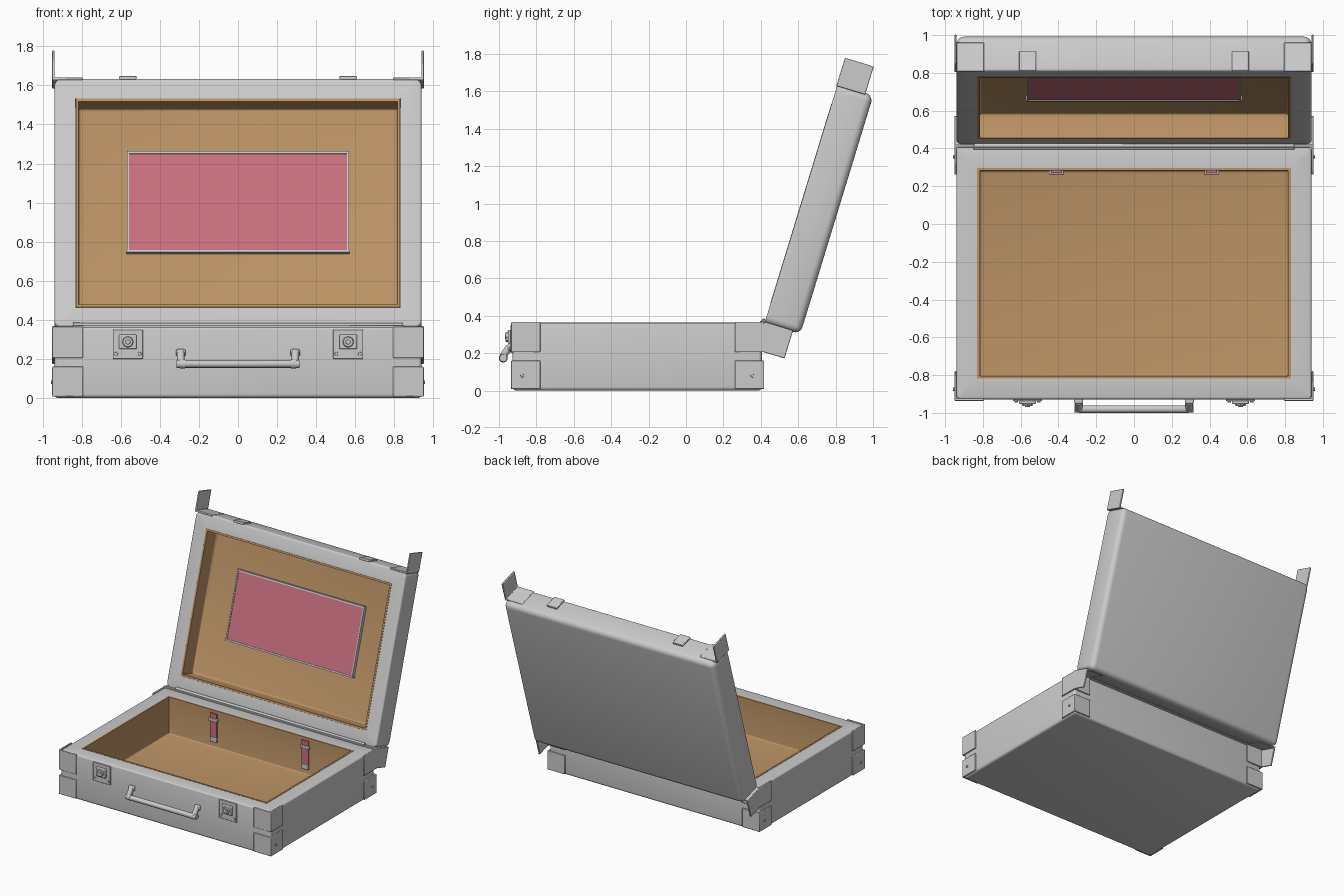
import bpy, bmesh, math
from mathutils import Matrix, Vector

if "Cube" in bpy.data.objects:
    bpy.data.objects.remove(bpy.data.objects["Cube"])

LID = Matrix.Translation((0, 0.42, 0.36)) @ Matrix.Rotation(math.radians(73), 4, 'X')
BASE = Matrix.Identity(4)


def material(name, rgb):
    m = bpy.data.materials.new(name)
    m.diffuse_color = (*rgb, 1)
    m.use_nodes = True
    m.node_tree.nodes["Principled BSDF"].inputs["Base Color"].default_value = m.diffuse_color
    return m


BROWN = material("lining_brown", (0.50, 0.29, 0.13))
PINK = material("pocket_pink", (0.58, 0.16, 0.21))


def finish(name, bm, frame=BASE, mat=None, bevel=0.0):
    bmesh.ops.recalc_face_normals(bm, faces=bm.faces)
    bm.transform(frame)
    me = bpy.data.meshes.new(name)
    bm.to_mesh(me)
    bm.free()
    ob = bpy.data.objects.new(name, me)
    bpy.context.collection.objects.link(ob)
    if mat:
        me.materials.append(mat)
    if bevel:
        b = ob.modifiers.new("bevel", 'BEVEL')
        b.width, b.segments = bevel, 2
    bpy.ops.object.select_all(action='DESELECT')
    ob.select_set(True)
    bpy.context.view_layer.objects.active = ob
    bpy.ops.object.shade_smooth_by_angle(angle=math.radians(35))
    return ob


def cube(lo, hi):
    lo, hi = Vector(lo), Vector(hi)
    bm = bmesh.new()
    bmesh.ops.create_cube(bm, size=1, matrix=Matrix.Translation((lo + hi) / 2) @ Matrix.Diagonal((*(hi - lo), 1)))
    return bm


def box(name, lo, hi, frame=BASE, mat=None, bevel=0.0):
    return finish(name, cube(lo, hi), frame, mat, bevel)


def disc(name, centre, r, depth, axis, frame=BASE, sides=16):
    bm = bmesh.new()
    rot = Vector((0, 0, 1)).rotation_difference(Vector(axis)).to_matrix().to_4x4()
    bmesh.ops.create_cone(bm, cap_ends=True, segments=sides, radius1=r, radius2=r * 0.85, depth=depth,
                          matrix=Matrix.Translation(centre) @ rot)
    return finish(name, bm, frame)


def top_face(bm):
    return max((f for f in bm.faces if f.normal.z > 0.9), key=lambda f: f.calc_center_median().z * 100 + f.calc_area())


def tray(name, lo, hi, wall, floor, radius, rim, fillet, frame, mat=None):
    """Open-topped box: rounded outer edges, filleted floor."""
    bm = cube(lo, hi)
    if radius:
        edges = [e for e in bm.edges if any(v.co.z < hi[2] - 1e-4 for v in e.verts)]
        bmesh.ops.bevel(bm, geom=edges, offset=radius, segments=5, profile=0.5, affect='EDGES')
        bm.normal_update()
    if rim:
        bmesh.ops.bevel(bm, geom=list(top_face(bm).edges), offset=rim, segments=3, profile=0.5, affect='EDGES')
        bm.normal_update()
    # rectangular mouth, cut out of the flat top
    top = top_face(bm)
    z = top.calc_center_median().z
    outer = list(top.edges)
    bmesh.ops.delete(bm, geom=[top], context='FACES_ONLY')
    xs, ys = (lo[0] + wall, hi[0] - wall), (lo[1] + wall, hi[1] - wall)
    ring = [(xs[0], ys[0]), (xs[1], ys[0]), (xs[1], ys[1]), (xs[0], ys[1])]
    mouth = [bm.verts.new((x, y, z)) for x, y in ring]
    deep = [bm.verts.new((x, y, floor)) for x, y in ring]
    inner = [bm.edges.new((mouth[i], mouth[(i + 1) % 4])) for i in range(4)]
    for i in range(4):
        j = (i + 1) % 4
        bm.faces.new((mouth[i], mouth[j], deep[j], deep[i]))
    bottom = bm.faces.new(deep)
    bmesh.ops.triangle_fill(bm, edges=outer + inner, use_beauty=True)
    if fillet:
        bmesh.ops.recalc_face_normals(bm, faces=bm.faces)
        bmesh.ops.bevel(bm, geom=list(bottom.edges), offset=fillet, segments=3, profile=0.5, affect='EDGES')
    return finish(name, bm, frame, mat)


def angle_plate(name, x, y, sx, sy, z0, z1, frame=BASE):
    """L-shaped corner plate, legs running from (x, y) along sx and sy."""
    leg, t = 0.157, 0.012
    pts = [(0, 0), (leg, 0), (leg, t), (t, t), (t, leg), (0, leg)]
    bm = bmesh.new()
    f = bm.faces.new([bm.verts.new((x + sx * a, y + sy * b, z0)) for a, b in pts])
    ext = bmesh.ops.extrude_face_region(bm, geom=[f])['geom']
    bmesh.ops.translate(bm, vec=(0, 0, z1 - z0), verts=[v for v in ext if isinstance(v, bmesh.types.BMVert)])
    return finish(name, bm, frame, bevel=0.004)


# case shells and brown linings
tray("base_shell", (-0.94, -0.928, 0), (0.94, 0.406, 0.362), 0.109, 0.05, 0.02, 0.012, 0, BASE)
tray("base_lining", (-0.83, -0.818, 0.051), (0.83, 0.296, 0.3635), 0.014, 0.065, 0, 0, 0.012, BASE, BROWN)
tray("lid_shell", (-0.94, 0, -0.2), (0.94, 1.335, 0), 0.109, -0.16, 0.04, 0.012, 0, LID)
tray("lid_lining", (-0.83, 0.11, -0.159), (0.83, 1.225, 0.0015), 0.014, -0.135, 0, 0, 0.015, LID, BROWN)

# hinge strip along the back edge
box("hinge_leaf", (-0.85, 0.395, 0.355), (0.85, 0.43, 0.372), bevel=0.003)
disc("hinge_pin", (0, 0.415, 0.374), 0.011, 1.69, (1, 0, 0))

# lid pocket with its thin frame
box("lid_pocket", (-0.56, 0.442, -0.137), (0.56, 0.97, -0.11), LID, PINK)
for y, w in ((0.442, 0.572), (0.97, 0.568)):
    box("pocket_frame_rail", (-w, y - 0.006, -0.137), (w, y + 0.006, -0.104), LID)

for s in (-1, 1):
    box("pocket_frame_side", (s * 0.562 - 0.005, 0.442, -0.137), (s * 0.562 + 0.005, 0.97, -0.105), LID)

    # corner plates on the base, two per corner, with side rivets
    for y, sy, ry in ((-0.936, 1, -0.875), (0.418, -1, 0.355)):
        angle_plate("lower_corner_plate", s * 0.951, y, -s, sy, 0.008, 0.16)
        angle_plate("upper_corner_plate", s * 0.951, y, -s, sy, 0.205, 0.366)
        disc("corner_rivet", (s * 0.953, ry, 0.08), 0.01, 0.01, (s, 0, 0), sides=10)

    # outward-standing plates on the lid corners, one leg sunk into the lid wall
    angle_plate("lid_top_plate", s * 0.951, 1.326, -s, 1, -0.157, 0.004, LID)
    angle_plate("lid_bottom_plate", s * 0.951, 0.008, -s, -1, -0.157, 0.004, LID)

    # latches and their lid catches
    x = s * 0.564
    box("latch_plate", (x - 0.077, -0.938, 0.2), (x + 0.077, -0.925, 0.35), bevel=0.003)
    box("latch_block", (x - 0.045, -0.953, 0.25), (x + 0.045, -0.935, 0.325), bevel=0.006)
    disc("latch_ring", (x, -0.957, 0.287), 0.03, 0.014, (0, -1, 0), sides=8)
    disc("latch_button", (x, -0.965, 0.287), 0.014, 0.008, (0, -1, 0), sides=8)
    for dx in (-0.06, 0.06):
        disc("latch_rivet", (x + dx, -0.94, 0.226), 0.01, 0.01, (0, -1, 0), sides=10)
    box("lid_catch", (x - 0.045, 1.33, -0.105), (x + 0.045, 1.348, 0.0), LID, bevel=0.004)

    # straps with buckles on the back wall
    x = s * 0.41
    box("strap", (x - 0.03, 0.27, 0.15), (x + 0.03, 0.284, 0.34), mat=PINK)
    box("strap_tip", (x - 0.03, 0.268, 0.11), (x + 0.03, 0.284, 0.15), bevel=0.003)
    box("strap_buckle", (x - 0.04, 0.262, 0.28), (x + 0.04, 0.284, 0.303), bevel=0.004)

    # handle mounts
    box("handle_mount", (s * 0.293 - 0.024, -0.952, 0.212), (s * 0.293 + 0.024, -0.925, 0.25), bevel=0.008)

# carrying handle
path = [(-0.293, -0.942, 0.235), (-0.293, -0.972, 0.195), (-0.288, -0.98, 0.177), (-0.27, -0.98, 0.174)]
path += [(-x, y, z) for x, y, z in reversed(path)]
cu = bpy.data.curves.new("handle", 'CURVE')
cu.dimensions = '3D'
cu.bevel_depth, cu.bevel_resolution, cu.use_fill_caps = 0.02, 3, True
sp = cu.splines.new('POLY')
sp.points.add(len(path) - 1)
for p, co in zip(sp.points, path):
    p.co = (*co, 1)
bpy.context.collection.objects.link(bpy.data.objects.new("handle", cu))
for s in (-1, 1):
    disc("handle_collar", (s * 0.293, -0.977, 0.174), 0.024, 0.045, (s, 0, 0))
